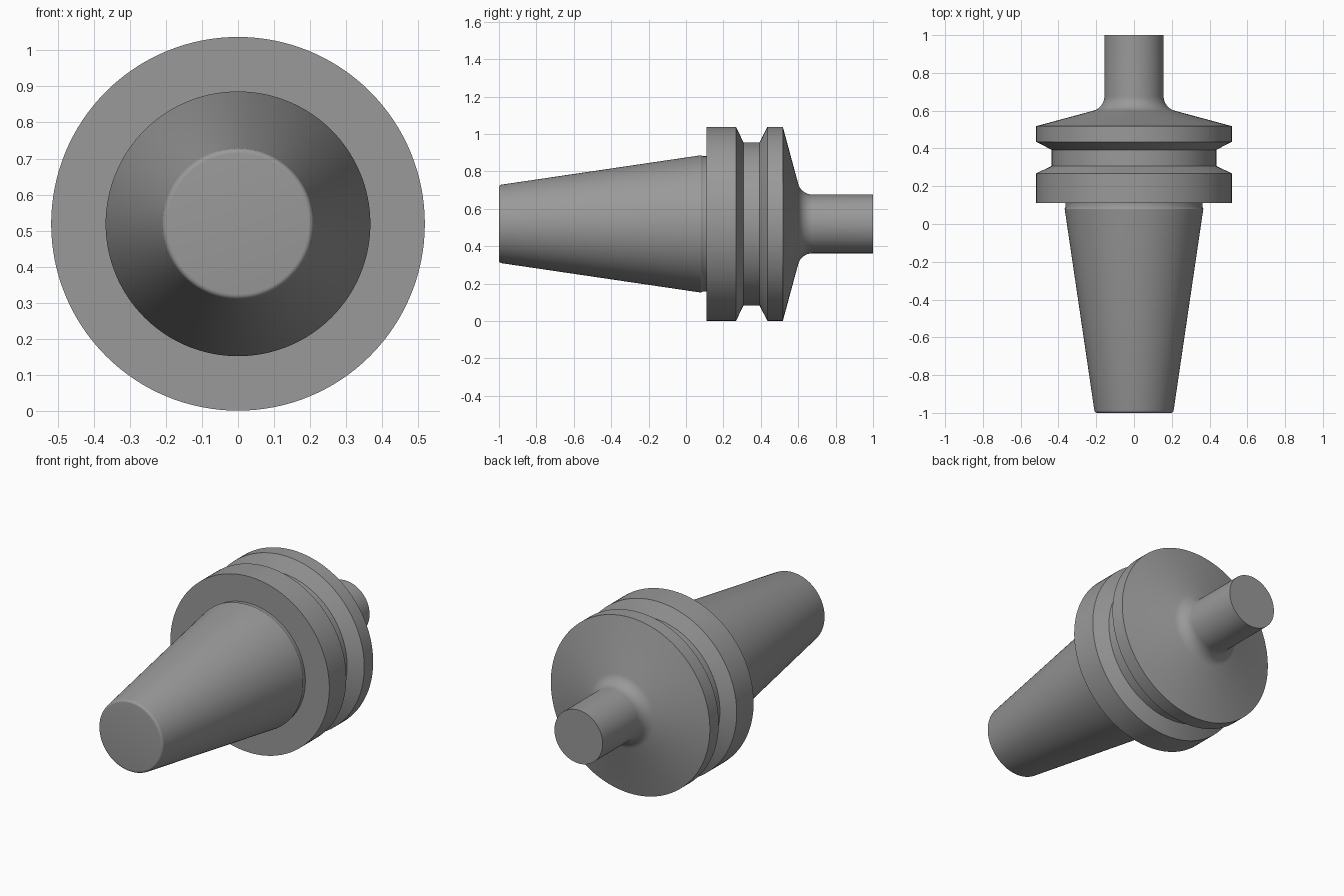
import bpy, bmesh
from math import cos, sin, pi, radians
from mathutils import Vector

if "Cube" in bpy.data.objects:
    bpy.data.objects.remove(bpy.data.objects["Cube"])

AXIS_Z = 0.519
SEGMENTS = 128


def arc(cy, cr, radius, start, end, steps):
    """Points (y, r) on a fillet, angles in degrees measured from +y."""
    angles = [radians(start + (end - start) * i / steps) for i in range(steps + 1)]
    return [(cy + radius * cos(a), cr + radius * sin(a)) for a in angles]


# Half profile as (distance along y, radius)
profile = [(-1.0, 0.0)]
profile += arc(-0.985, 0.195, 0.015, 180, 98, 5)         # rounded small end
profile += [(0.08, 0.367), (0.09, 0.362), (0.11, 0.362)]  # taper and relief neck
profile += [(0.11, 0.518), (0.268, 0.518)]               # rear flange
profile += [(0.307, 0.436), (0.393, 0.436)]              # gripper groove
profile += [(0.435, 0.518), (0.518, 0.518)]              # front flange
profile += arc(0.676, 0.236, 0.079, 195.5, 270, 12)      # cone face into fillet
profile += [(1.0, 0.157), (1.0, 0.0)]                    # shank

# Revolve the profile around the y axis
bm = bmesh.new()
verts = [bm.verts.new((r, y, AXIS_Z)) for y, r in profile]
edges = [bm.edges.new(pair) for pair in zip(verts, verts[1:])]
bmesh.ops.spin(bm, geom=verts + edges, cent=Vector((0, 0, AXIS_Z)), axis=Vector((0, 1, 0)),
               angle=2 * pi, steps=SEGMENTS, use_duplicate=False)
bmesh.ops.remove_doubles(bm, verts=bm.verts, dist=1e-5)
bmesh.ops.recalc_face_normals(bm, faces=bm.faces)
mesh = bpy.data.meshes.new("tool_holder")
bm.to_mesh(mesh)
bm.free()

# Dark grey steel
steel = bpy.data.materials.new("dark_steel")
steel.diffuse_color = (0.32, 0.32, 0.32, 1)
steel.use_nodes = True
steel.node_tree.nodes["Principled BSDF"].inputs["Base Color"].default_value = steel.diffuse_color
mesh.materials.append(steel)

holder = bpy.data.objects.new("tool_holder", mesh)
bpy.context.collection.objects.link(holder)
bpy.context.view_layer.objects.active = holder
holder.select_set(True)
bpy.ops.object.shade_smooth_by_angle(angle=radians(30))
